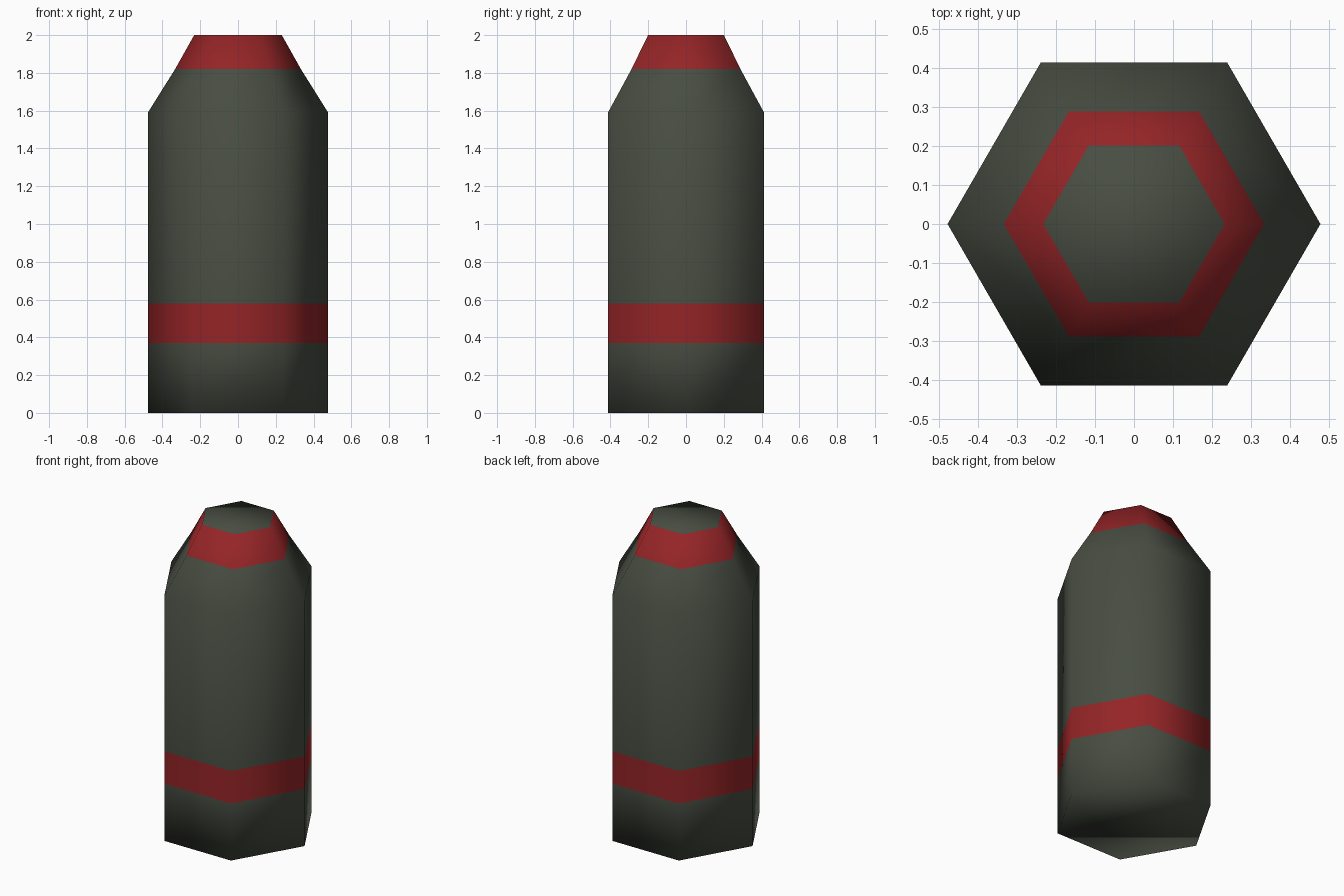
import bpy
import bmesh
from math import cos, sin, pi

cube = bpy.data.objects.get("Cube")
if cube:
    bpy.data.objects.remove(cube, do_unlink=True)


def make_material(name, color):
    mat = bpy.data.materials.new(name)
    mat.use_nodes = True
    mat.diffuse_color = color
    bsdf = mat.node_tree.nodes["Principled BSDF"]
    bsdf.inputs["Base Color"].default_value = color
    bsdf.inputs["Roughness"].default_value = 0.8
    return mat


olive = make_material("dark olive", (0.065, 0.075, 0.055, 1))
red = make_material("deep red", (0.30, 0.018, 0.02, 1))

# Profile from base to tip: radius, height, and colour of the band above (1 = red)
SIDES = 6
PROFILE = [
    (0.477, 0.0, 0),
    (0.477, 0.37, 1),
    (0.477, 0.58, 0),
    (0.477, 1.59, 0),
    (0.333, 1.82, 1),
    (0.232, 2.0, 0),
]

# Hexagonal shell body with painted bands
bm = bmesh.new()
rings = [
    [bm.verts.new((r * cos(2 * pi * i / SIDES), r * sin(2 * pi * i / SIDES), z))
     for i in range(SIDES)]
    for r, z, _ in PROFILE
]
for lower, upper, (_, _, band) in zip(rings, rings[1:], PROFILE):
    for i in range(SIDES):
        j = (i + 1) % SIDES
        face = bm.faces.new((lower[i], lower[j], upper[j], upper[i]))
        face.material_index = band

# Flat base and tip
bm.faces.new(rings[0][::-1])
bm.faces.new(rings[-1])
for face in bm.faces:
    face.smooth = True

mesh = bpy.data.meshes.new("shell_body")
bm.to_mesh(mesh)
bm.free()
mesh.materials.append(olive)
mesh.materials.append(red)
body = bpy.data.objects.new("shell_body", mesh)
bpy.context.collection.objects.link(body)
